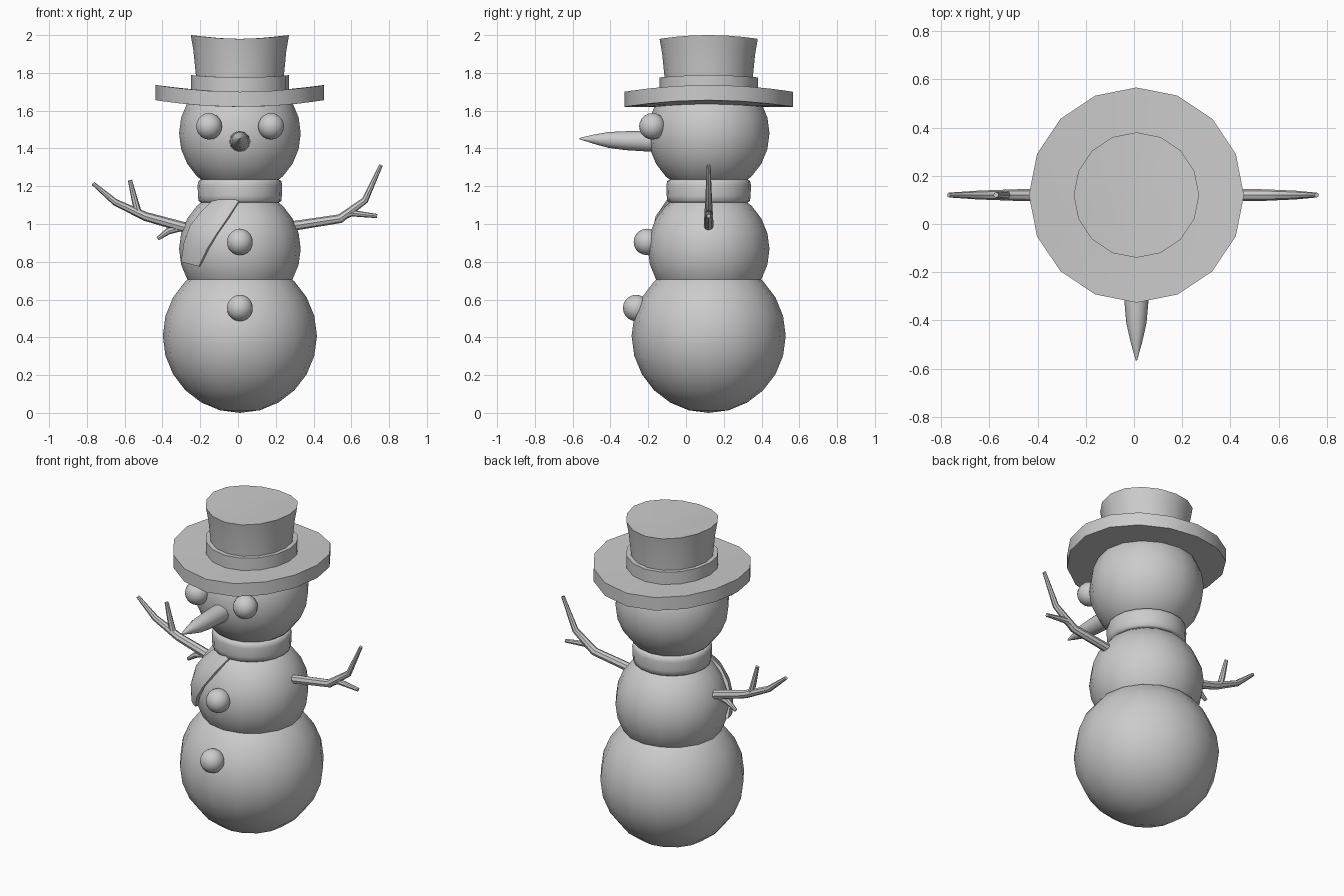
import bpy
import bmesh
from math import cos, sin, pi, sqrt, radians
from mathutils import Vector

old = bpy.data.objects.get("Cube")
if old:
    bpy.data.objects.remove(old, do_unlink=True)

CX, CY = 0.01, 0.12          # vertical axis of the figure

grey = bpy.data.materials.new("plain grey")
grey.use_nodes = True
COLOUR = (0.6, 0.6, 0.6, 1)
grey.diffuse_color = COLOUR
grey.node_tree.nodes["Principled BSDF"].inputs["Base Color"].default_value = COLOUR


def finish(obj, angle=40):
    obj.data.materials.clear()
    obj.data.materials.append(grey)
    bpy.ops.object.select_all(action='DESELECT')
    obj.select_set(True)
    bpy.context.view_layer.objects.active = obj
    bpy.ops.object.shade_smooth_by_angle(angle=radians(angle))
    return obj


def mesh_object(name, bm, angle=40):
    bmesh.ops.recalc_face_normals(bm, faces=bm.faces)
    mesh = bpy.data.meshes.new(name)
    bm.to_mesh(mesh)
    bm.free()
    obj = bpy.data.objects.new(name, mesh)
    bpy.context.collection.objects.link(obj)
    return finish(obj, angle)


def ball(name, centre, r, segments=16, rings=12):
    bm = bmesh.new()
    bmesh.ops.create_uvsphere(bm, u_segments=segments, v_segments=rings, radius=r)
    bmesh.ops.translate(bm, verts=bm.verts, vec=centre)
    return mesh_object(name, bm, 60)


def lathe(name, profile, sides=16, bend=0.0, angle=40):
    """Spin (radius, height) points; bend lifts the left and right sides."""
    bm = bmesh.new()
    rings = []
    for r, z in profile:
        ring = []
        for i in range(sides if r else 1):
            a = 2 * pi * i / sides
            x = r * cos(a)
            ring.append(bm.verts.new((CX + x, CY + r * sin(a), z + bend * x * x)))
        rings.append(ring)
    for a, b in zip(rings, rings[1:]):
        for i in range(sides):
            j = (i + 1) % sides
            corners = [a[i % len(a)], a[j % len(a)], b[j % len(b)], b[i % len(b)]]
            bm.faces.new(list(dict.fromkeys(corners)))
    return mesh_object(name, bm, angle)


def stick(name, points):
    """Tapered twig through (x, z, radius) points."""
    curve = bpy.data.curves.new(name, 'CURVE')
    curve.dimensions = '3D'
    curve.bevel_depth = 1.0
    curve.bevel_resolution = 2
    curve.use_fill_caps = True
    spline = curve.splines.new('POLY')
    spline.points.add(len(points) - 1)
    for p, (x, z, r) in zip(spline.points, points):
        p.co = (x, CY, z, 1)
        p.radius = r
    obj = bpy.data.objects.new(name, curve)
    bpy.context.collection.objects.link(obj)
    bpy.ops.object.select_all(action='DESELECT')
    obj.select_set(True)
    bpy.context.view_layer.objects.active = obj
    bpy.ops.object.convert(target='MESH')
    return finish(bpy.context.object)


# Snow body
ball("lower_body", (CX, CY, 0.408), 0.408)
ball("middle_body", (CX, CY, 0.868), 0.322)
ball("head", (CX, CY, 1.48), 0.322)

# Eyes and buttons
for name, x, y, z in (("right_eye", -0.153, -0.178, 1.517), ("left_eye", 0.175, -0.178, 1.517),
                      ("upper_button", CX, -0.207, 0.905), ("lower_button", CX, -0.264, 0.555)):
    ball(name, (x, y, z), 0.07, 14, 10)

# Carrot nose, tapering forwards
bm = bmesh.new()
nose_rings = []
for y, z, r in ((-0.12, 1.437, 0.057), (-0.19, 1.438, 0.055), (-0.32, 1.441, 0.050),
                (-0.41, 1.445, 0.042), (-0.49, 1.449, 0.024), (-0.565, 1.452, 0.003)):
    nose_rings.append([bm.verts.new((CX + r * cos(i * pi / 6), y, z + r * sin(i * pi / 6)))
                       for i in range(12)])
for a, b in zip(nose_rings, nose_rings[1:]):
    for i in range(12):
        j = (i + 1) % 12
        bm.faces.new((a[i], a[j], b[j], b[i]))
bm.faces.new(nose_rings[0])
bm.faces.new(nose_rings[-1])
mesh_object("nose", bm)

# Hat, curled up at the sides
lathe("hat_brim", [(0, 1.62), (0.25, 1.62), (0.446, 1.62), (0.446, 1.70), (0.25, 1.70), (0, 1.70)],
      bend=0.18)
lathe("hat_band", [(0.26, 1.685), (0.26, 1.776), (0.225, 1.776)], bend=0.18)
lathe("hat_crown", [(0.23, 1.74), (0.236, 1.80), (0.246, 1.90), (0.26, 1.98), (0.13, 1.98), (0, 1.98)],
      bend=0.3)

# Scarf collar
lathe("scarf_collar", [(0.17, 1.12), (0.205, 1.113), (0.219, 1.122), (0.222, 1.15), (0.224, 1.205),
                       (0.219, 1.228), (0.205, 1.236), (0.17, 1.23)], 20, angle=60)

# Scarf tail draped over the chest
left_edge = [(-0.13, 1.13), (-0.20, 1.06), (-0.255, 0.99), (-0.287, 0.90), (-0.302, 0.80)]
right_edge = [(0.01, 1.13), (-0.05, 1.04), (-0.115, 0.945), (-0.165, 0.865), (-0.208, 0.775)]
chest = Vector((CX, CY, 0.868))
bm = bmesh.new()
rows = []
for (x0, z0), (x1, z1) in zip(left_edge, right_edge):
    row = []
    for k in range(5):
        t = k / 4
        dx, dz = x0 + (x1 - x0) * t - CX, z0 + (z1 - z0) * t - chest.z
        reach = 0.335 + 0.012 * sin(pi * t)
        dy = -sqrt(max(reach ** 2 - dx * dx - dz * dz, 0.0004))
        row.append(bm.verts.new(chest + Vector((dx, dy, dz))))
    rows.append(row)
# Turn the rim down into the chest to give thickness
for a, b in zip(rows, rows[1:]):
    for k in range(4):
        bm.faces.new((a[k], b[k], b[k + 1], a[k + 1]))
rim = [e for e in bm.edges if e.is_boundary]
skirt = bmesh.ops.extrude_edge_only(bm, edges=rim)
for v in (g for g in skirt["geom"] if isinstance(g, bmesh.types.BMVert)):
    v.co = chest + (v.co - chest) * 0.9
mesh_object("scarf_tail", bm, 50)

# Branch arms with twigs
stick("left_arm", [(0.26, 0.985, 0.026), (0.54, 1.028, 0.024), (0.672, 1.125, 0.018), (0.757, 1.312, 0.010)])
stick("left_twig", [(0.54, 1.03, 0.018), (0.60, 1.058, 0.018), (0.737, 1.042, 0.011)])
stick("right_arm", [(-0.24, 0.97, 0.028), (-0.49, 1.04, 0.024), (-0.65, 1.115, 0.018), (-0.768, 1.215, 0.010)])
stick("right_upper_twig", [(-0.53, 1.065, 0.019), (-0.545, 1.12, 0.017), (-0.572, 1.232, 0.011)])
stick("right_lower_twig", [(-0.27, 0.99, 0.020), (-0.37, 0.962, 0.018), (-0.425, 0.922, 0.010)])
